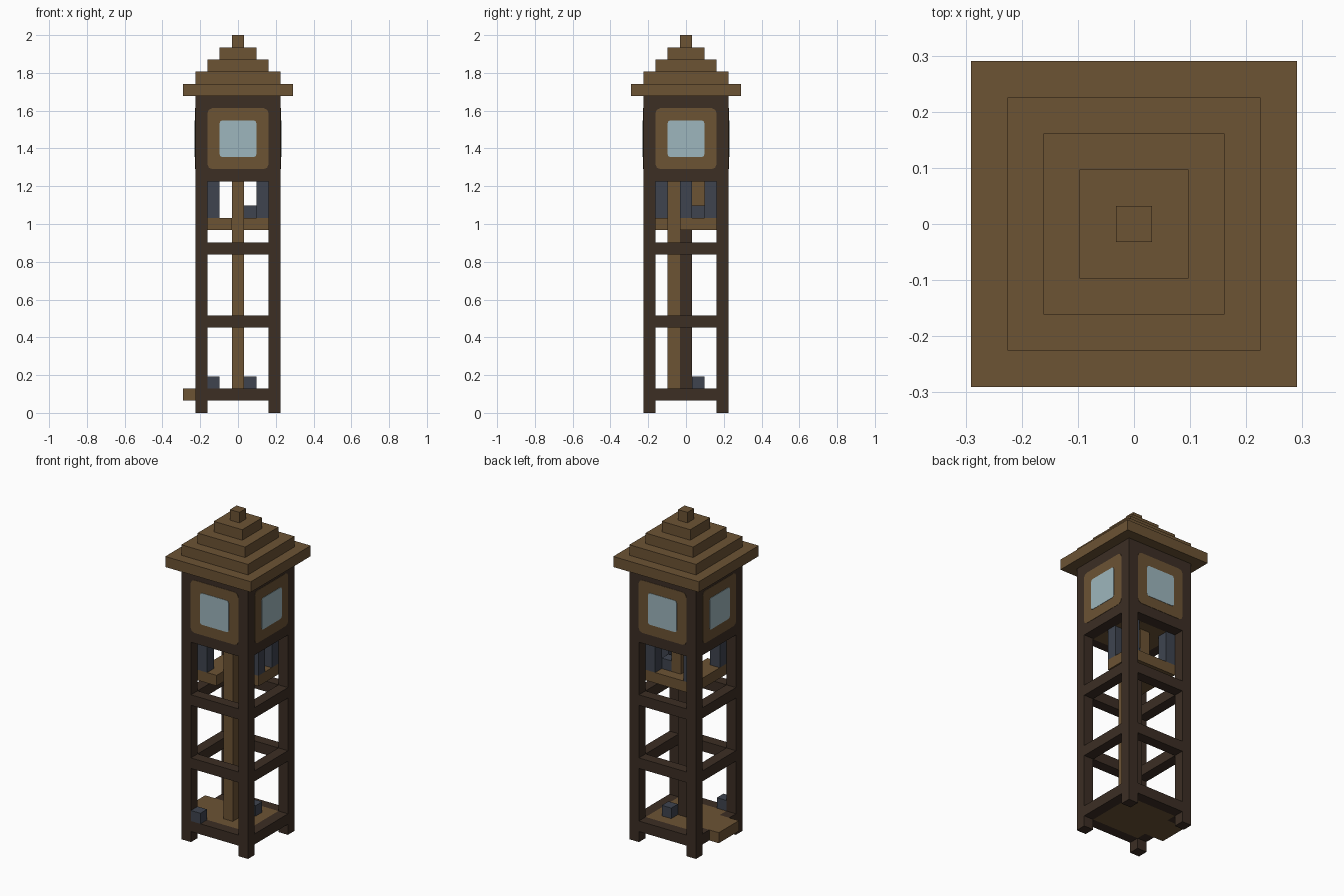
import bpy
import bmesh
from mathutils import Matrix, Vector
from math import pi

U = 2 / 31  # one block of the build grid

old = bpy.data.objects.get("Cube")
if old:
    bpy.data.objects.remove(old, do_unlink=True)


def material(name, rgb):
    linear = [((c / 255 + 0.055) / 1.055) ** 2.4 for c in rgb] + [1]
    m = bpy.data.materials.new(name)
    m.use_nodes = True
    m.diffuse_color = linear
    m.node_tree.nodes["Principled BSDF"].inputs["Base Color"].default_value = linear
    return m


DARK = material("dark wood", (60, 46, 36))
LIGHT = material("light wood", (108, 83, 52))
NAVY = material("slate blue", (62, 68, 79))
GLASS = material("pale glass", (158, 182, 189))


def finish(name, bm, mat):
    mesh = bpy.data.meshes.new(name)
    bm.to_mesh(mesh)
    bm.free()
    mesh.materials.append(mat)
    obj = bpy.data.objects.new(name, mesh)
    bpy.context.collection.objects.link(obj)
    return obj


def block(name, mat, x, y, z):
    """Box over inclusive ranges of grid cells."""
    bm = bmesh.new()
    bmesh.ops.create_cube(bm, size=1)
    size = [b - a + 1 for a, b in (x, y, z)]
    mid = [(a + b) / 2 for a, b in (x, y, z)]
    mid[2] += 0.5
    for v in bm.verts:
        v.co = Vector([(c * s + m) * U for c, s, m in zip(v.co, size, mid)])
    return finish(name, bm, mat)


def plate(name, mat, width, depth, angle, radius):
    """Thin rounded panel on one side of the tower head."""
    bm = bmesh.new()
    bmesh.ops.create_cube(bm, size=1)
    bmesh.ops.scale(bm, vec=(width * U, depth, width * U), verts=bm.verts)
    corners = [e for e in bm.edges if abs((e.verts[0].co - e.verts[1].co).y) > depth / 2]
    bmesh.ops.bevel(bm, geom=corners, offset=radius, segments=2, profile=0.5, affect='EDGES')
    bmesh.ops.translate(bm, vec=(0, -3.5 * U, 22.5 * U), verts=bm.verts)
    bmesh.ops.rotate(bm, cent=(0, 0, 0), matrix=Matrix.Rotation(angle, 3, 'Z'), verts=bm.verts)
    return finish(name, bm, mat)


# Corner posts
for sx in (-3, 3):
    for sy in (-3, 3):
        block("corner_post", DARK, (sx, sx), (sy, sy), (0, 18))

# Cross beams; the lowest has a light doorway on the -x side
for level in (1, 7, 13):
    for s in (-3, 3):
        block("cross_beam", DARK, (-2, 2), (s, s), (level, level))
        if level == 1 and s == -3:
            for e in (-2, 2):
                block("threshold_side", DARK, (s, s), (e, e), (level, level))
        else:
            block("side_beam", DARK, (s, s), (-2, 2), (level, level))

# Ground floor, with threshold and outer step
block("ground_floor", LIGHT, (-2, 2), (-2, 2), (1, 1))
block("door_step", LIGHT, (-4, -3), (-1, 1), (1, 1))

# Central mast and ladders
block("mast", DARK, (0, 0), (0, 0), (2, 14))
block("ladder", LIGHT, (0, 0), (-1, -1), (2, 18))
block("upper_ladder", LIGHT, (0, 0), (1, 1), (16, 18))

# Upper platform with a hatch cut from its front right
block("platform", LIGHT, (-2, 2), (0, 2), (15, 15))
block("platform_front", LIGHT, (-2, -1), (-2, -1), (15, 15))

# Slate columns and lamps
for x, y in ((-2, -2), (-2, 2), (2, 2), (2, 0)):
    block("slate_column", NAVY, (x, x), (y, y), (16, 18))
for x, y, z in ((-2, -3, 2), (1, 1, 2), (1, 1, 16)):
    block("lamp", NAVY, (x, x), (y, y), (z, z))

# Tower head with four window faces
block("tower_head", DARK, (-3, 3), (-3, 3), (19, 25))
ceiling = block("ceiling_panel", LIGHT, (-2, 2), (-2, 2), (19, 19))
ceiling.scale.z = 0.001
ceiling.location.z = 19 * U * 0.999 - 0.004
for i in range(4):
    plate("window_frame", LIGHT, 5, 0.004, i * pi / 2, 0.025)
    plate("window_glass", GLASS, 3, 0.008, i * pi / 2, 0.013)

# Stepped roof
for i in range(5):
    r = 4 - i
    block("roof_step", LIGHT, (-r, r), (-r, r), (26 + i, 26 + i))
